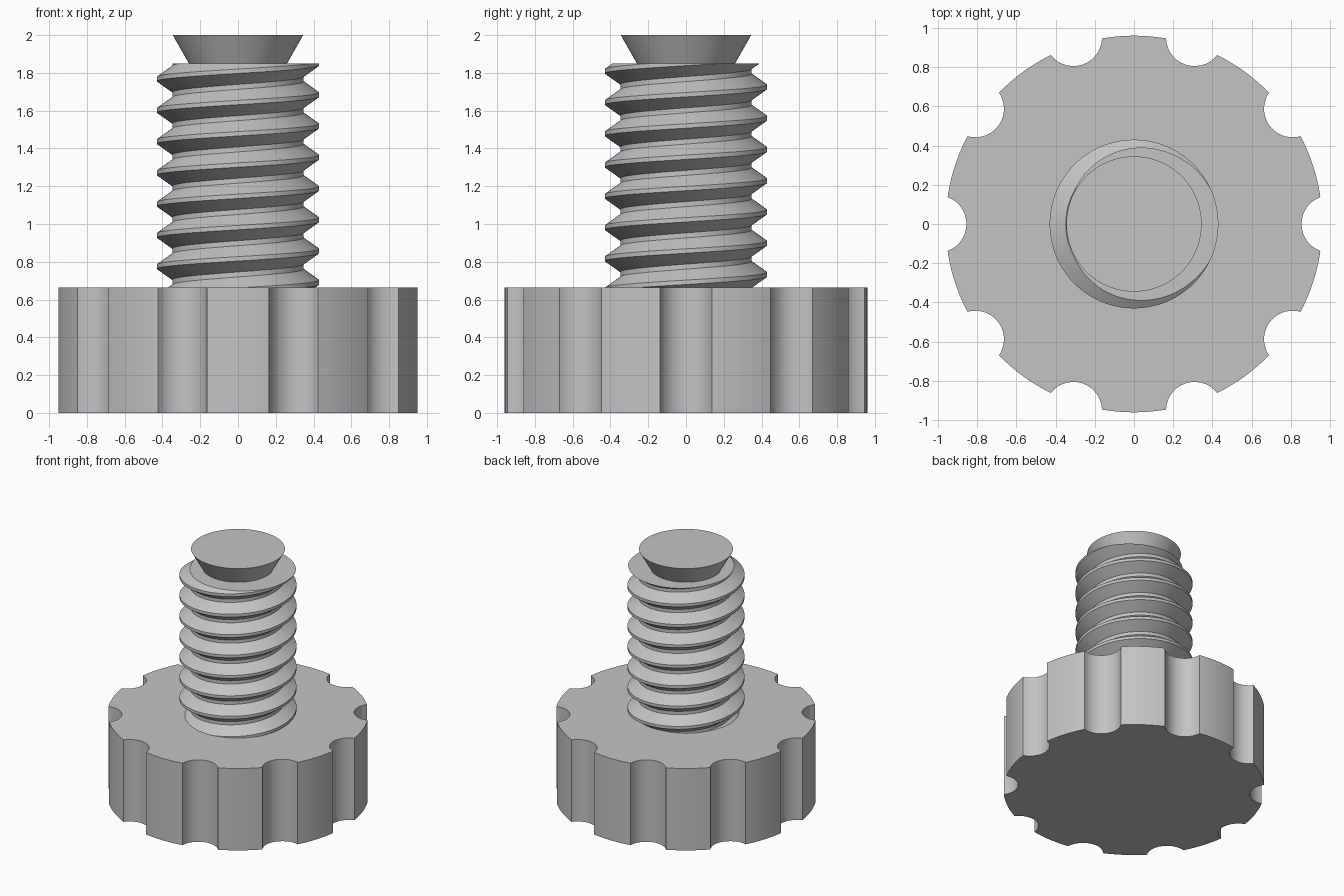
import bpy
import bmesh
from math import acos, atan2, cos, sin, pi, tau, radians

if "Cube" in bpy.data.objects:
    bpy.data.objects.remove(bpy.data.objects["Cube"], do_unlink=True)

KNOB_TOP, THREAD_TOP, TIP_TOP = 0.665, 1.85, 2.0

grey = bpy.data.materials.new("plain grey")
grey.use_nodes = True
GREY = (0.55, 0.55, 0.55, 1)
grey.diffuse_color = GREY
grey.node_tree.nodes["Principled BSDF"].inputs["Base Color"].default_value = GREY


def finish(name, bm):
    """Turn a bmesh into a smooth object that keeps its hard edges."""
    bmesh.ops.recalc_face_normals(bm, faces=bm.faces)
    mesh = bpy.data.meshes.new(name)
    bm.to_mesh(mesh)
    bm.free()
    mesh.materials.append(grey)
    mesh.shade_smooth()
    mesh.set_sharp_from_angle(angle=radians(25))
    obj = bpy.data.objects.new(name, mesh)
    bpy.context.collection.objects.link(obj)
    return obj


def polar(radius, angle):
    return radius * cos(angle), radius * sin(angle)


# Grip knob: a disc outline with ten round finger notches, extruded upward
def build_knob(rim=0.96, centre=1.0, notch=0.146, count=10, steps=14):
    half = acos((centre**2 + rim**2 - notch**2) / (2 * centre * rim))
    sweep = atan2(rim * sin(half), centre - rim * cos(half))
    outline = []
    for i in range(count):
        phi = tau * i / count
        cx, cy = polar(centre, phi)
        for s in range(steps):
            dx, dy = polar(notch, phi + pi + sweep * (1 - 2 * s / steps))
            outline.append((cx + dx, cy + dy))
        gap = tau / count - 2 * half
        for s in range(steps):
            outline.append(polar(rim, phi + half + gap * s / steps))
    bm = bmesh.new()
    base = bm.faces.new([bm.verts.new((x, y, 0)) for x, y in outline])
    top = bmesh.ops.extrude_face_region(bm, geom=[base], use_keep_orig=True)
    verts = [v for v in top["geom"] if isinstance(v, bmesh.types.BMVert)]
    bmesh.ops.translate(bm, verts=verts, vec=(0, 0, KNOB_TOP))
    finish("grip_knob", bm)


# Threaded shaft: a right-handed helical ridge, cut flat at both ends
def build_thread(root=0.348, crest=0.43, pitch=0.1655, steps=120):
    crest_half, root_half = 0.07, 0.42      # fractions of the pitch
    corners = (-root_half, -crest_half, crest_half, root_half)

    def radius_at(offset):
        d = abs((offset + 0.5) % 1 - 0.5)
        t = (root_half - d) / (root_half - crest_half)
        return root + (crest - root) * min(1, max(0, t))

    bottom = KNOB_TOP - 0.005
    start = THREAD_TOP - 9 * pitch          # a crest height on the +x side
    bm = bmesh.new()
    columns = []
    for i in range(steps + 1):
        turn = i / steps
        column = []
        for k in range(-1, 11):
            for c in corners:
                z = start + pitch * (k + c + turn)
                z = min(THREAD_TOP, max(bottom, z))
                r = radius_at((z - start) / pitch - turn)
                column.append(bm.verts.new((*polar(r, tau * turn), z)))
        columns.append(column)
    for a, b in zip(columns, columns[1:]):
        for j in range(len(a) - 1):
            bm.faces.new((a[j], b[j], b[j + 1], a[j + 1]))
    bmesh.ops.remove_doubles(bm, verts=bm.verts, dist=0.0002)
    rims = [e for e in bm.edges if e.is_boundary]
    bmesh.ops.holes_fill(bm, edges=rims, sides=0)
    finish("threaded_shaft", bm)


# Flared tip: a cone widening to a flat end
def build_tip():
    bm = bmesh.new()
    bmesh.ops.create_cone(bm, cap_ends=True, segments=96, radius1=0.26,
                          radius2=0.345, depth=TIP_TOP - THREAD_TOP)
    finish("flared_tip", bm).location.z = (TIP_TOP + THREAD_TOP) / 2


build_knob()
build_thread()
build_tip()
